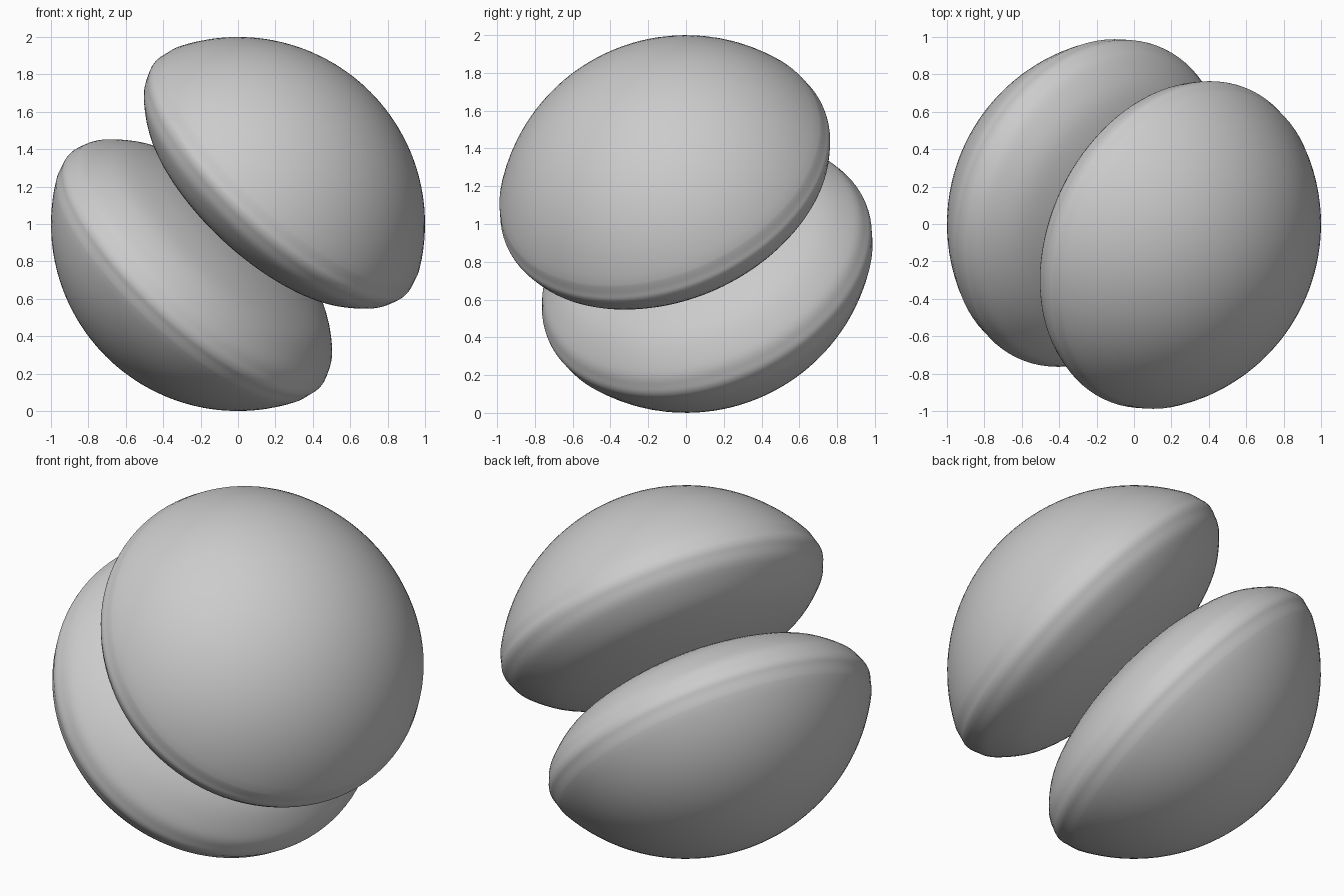
import bpy, bmesh, math
from mathutils import Vector

cube = bpy.data.objects.get("Cube")
if cube:
    bpy.data.objects.remove(cube, do_unlink=True)

grey = bpy.data.materials.new("plain_grey")
grey.use_nodes = True
colour = (0.6, 0.6, 0.6, 1)
grey.diffuse_color = colour
grey.node_tree.nodes["Principled BSDF"].inputs["Base Color"].default_value = colour


def smooth_path(points, steps):
    """Catmull-Rom curve through the points, using the end points as guides."""
    path = []
    for a, b, c, d in zip(points, points[1:], points[2:], points[3:]):
        for i in range(steps):
            t = i / steps
            path.append(0.5 * (2 * b + (c - a) * t + (2 * a - 5 * b + 4 * c - d) * t**2
                               + (3 * b - a - 3 * c + d) * t**3))
    return path + [points[-2]]


# Half profile (radius, height): spherical cap, tight rounded rim, bulging inner face
cap = [Vector((math.sin(math.radians(a)), math.cos(math.radians(a)))) for a in range(0, 64, 3)]
rim_and_inside = [Vector(p) for p in (
    (0.906, 0.40), (0.915, 0.36), (0.904, 0.315), (0.86, 0.235), (0.725, 0.123),
    (0.541, 0.05), (0.35, 0.008), (0.17, -0.008), (0, -0.012), (-0.17, -0.008))]
profile = cap[:-1] + smooth_path([cap[-2], cap[-1]] + rim_and_inside, 5)


def make_dome(name, axis):
    """Spin the profile round its axis, with the shared centre at z = 1."""
    bm = bmesh.new()
    verts = [bm.verts.new((p.x, 0, p.y)) for p in profile]
    edges = [bm.edges.new(pair) for pair in zip(verts, verts[1:])]
    bmesh.ops.spin(bm, geom=verts + edges, cent=(0, 0, 0), axis=(0, 0, 1),
                   angle=math.tau, steps=96)
    bmesh.ops.remove_doubles(bm, verts=bm.verts, dist=0.0005)
    bmesh.ops.recalc_face_normals(bm, faces=bm.faces)
    for face in bm.faces:
        face.smooth = True
    mesh = bpy.data.meshes.new(name)
    bm.to_mesh(mesh)
    bm.free()
    mesh.materials.append(grey)
    dome = bpy.data.objects.new(name, mesh)
    dome.rotation_euler = axis.to_track_quat("Z", "Y").to_euler()
    dome.location.z = 1
    bpy.context.collection.objects.link(dome)


# Two matching domes facing away from each other
tilt = Vector((0.65, -0.31, 0.70)).normalized()
make_dome("upper_dome", tilt)
make_dome("lower_dome", -tilt)
